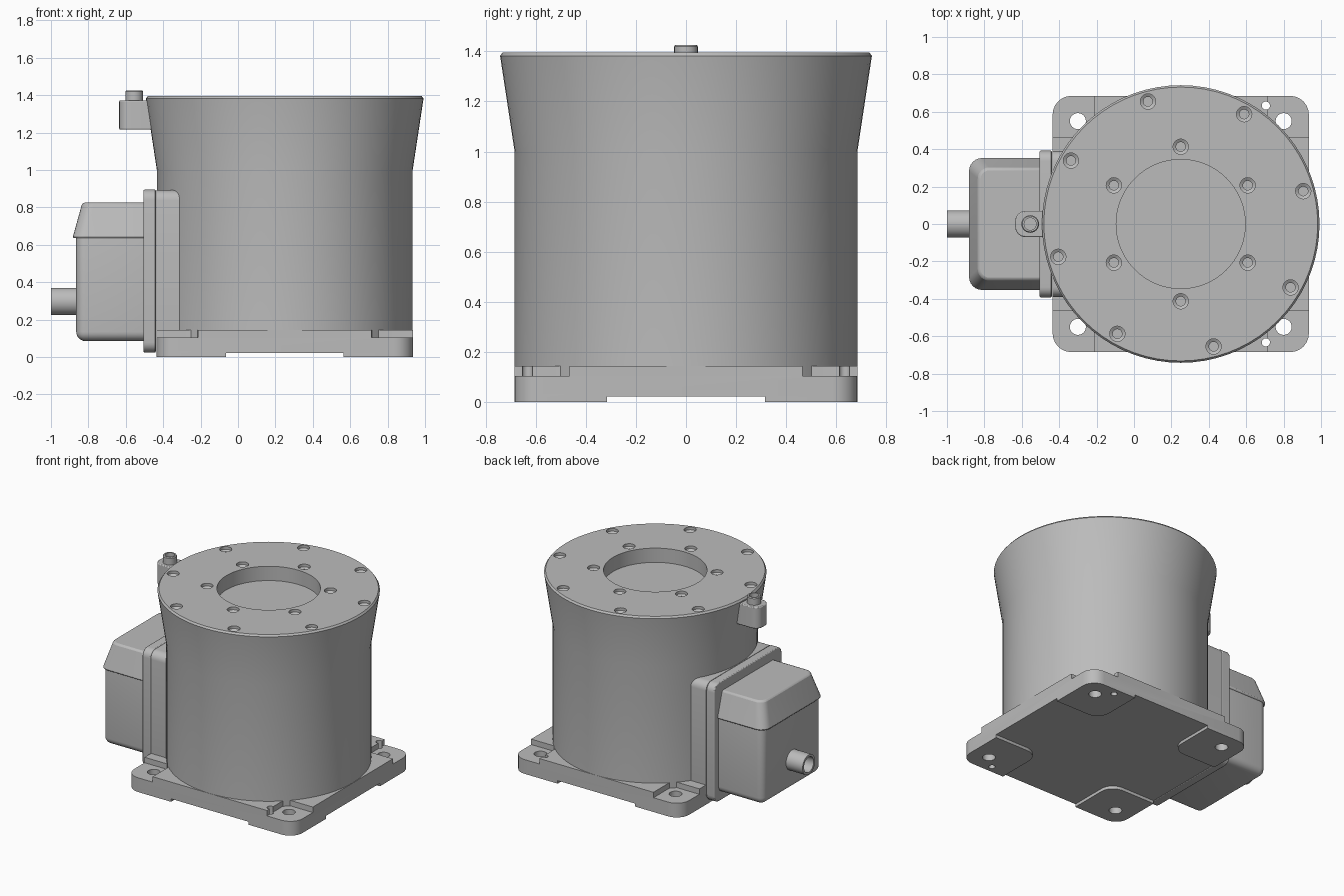
import bpy, bmesh
from math import radians, cos, sin, pi
from mathutils import Matrix, Vector

if "Cube" in bpy.data.objects:
    bpy.data.objects.remove(bpy.data.objects["Cube"], do_unlink=True)

grey = bpy.data.materials.new("machine_grey")
grey.use_nodes = True
GREY = (0.5, 0.5, 0.5, 1)
grey.diffuse_color = GREY
grey.node_tree.nodes["Principled BSDF"].inputs["Base Color"].default_value = GREY

CX = 0.25          # axis of the drum and base


def make(name, bm):
    bmesh.ops.recalc_face_normals(bm, faces=bm.faces)
    mesh = bpy.data.meshes.new(name)
    bm.to_mesh(mesh)
    bm.free()
    mesh.materials.append(grey)
    obj = bpy.data.objects.new(name, mesh)
    bpy.context.collection.objects.link(obj)
    return obj


def lathe(name, profile, centre, segments=48, along_x=False):
    """Revolve (radius, height) points that start and end on the axis."""
    bm = bmesh.new()
    verts = [bm.verts.new((r, 0, z)) for r, z in profile]
    edges = [bm.edges.new(pair) for pair in zip(verts, verts[1:])]
    bmesh.ops.spin(bm, geom=verts + edges, cent=(0, 0, 0), axis=(0, 0, 1),
                   angle=2 * pi, steps=segments)
    bmesh.ops.remove_doubles(bm, verts=bm.verts, dist=1e-5)
    if along_x:
        bm.transform(Matrix.Rotation(radians(-90), 4, 'Y'))
    bm.transform(Matrix.Translation(centre))
    return make(name, bm)


def block(name, low, high, radius=0, axis=None, only=None):
    """Box with rounded edges, optionally just those along one axis."""
    low, high = Vector(low), Vector(high)
    bm = bmesh.new()
    bmesh.ops.create_cube(bm, size=1)
    bm.transform(Matrix.Translation((low + high) / 2) @ Matrix.Diagonal((high - low).to_4d()))

    def chosen(e):
        d = e.verts[0].co - e.verts[1].co
        mid = (e.verts[0].co + e.verts[1].co) / 2
        return (axis is None or abs(d[axis]) > 1e-4) and (only is None or only(mid))
    if radius:
        bmesh.ops.bevel(bm, geom=[e for e in bm.edges if chosen(e)], offset=radius,
                        segments=6, profile=0.5, affect='EDGES')
    return make(name, bm)


def cut(obj, cutters):
    for cutter in cutters:
        mod = obj.modifiers.new("cut", 'BOOLEAN')
        mod.operation, mod.solver, mod.object = 'DIFFERENCE', 'EXACT', cutter
        bpy.context.view_layer.objects.active = obj
        bpy.ops.object.modifier_apply(modifier=mod.name)
        bpy.data.objects.remove(cutter, do_unlink=True)


def finish(obj, bevel=0):
    bpy.ops.object.select_all(action='DESELECT')
    obj.select_set(True)
    bpy.context.view_layer.objects.active = obj
    if bevel:
        mod = obj.modifiers.new("soft edges", 'BEVEL')
        mod.width, mod.segments, mod.limit_method = bevel, 2, 'ANGLE'
    bpy.ops.object.shade_smooth_by_angle(angle=radians(30))


def drill(x, y, r, bottom=-0.1, top=0.3):
    return lathe("drill", [(0, bottom), (r, bottom), (r, top), (0, top)], (x, y, 0), 24)


CORNERS = [(sx, sy) for sx in (-1, 1) for sy in (-1, 1)]
HALF = 0.685


def corner_block(name, sx, sy, inner, outer, z0, z1, radius, only=None):
    xs = sorted((CX + sx * inner, CX + sx * outer))
    ys = sorted((sy * inner, sy * outer))
    return block(name, (xs[0], ys[0], z0), (xs[1], ys[1], z1), radius, 2, only)


def mount_holes():
    holes = [drill(CX + sx * 0.55, sy * 0.55, 0.043) for sx, sy in CORNERS]
    return holes + [drill(0.705, y, 0.022) for y in (-0.633, 0.633)]


# Base plate with lowered corner pockets and bolt holes
base = block("base_plate", (CX - HALF, -HALF, 0.022), (CX + HALF, HALF, 0.145), 0.1, 2)
cut(base, [corner_block("pocket", sx, sy, 0.465, 0.9, 0.105, 0.3, 0.04) for sx, sy in CORNERS])
cut(base, mount_holes())
finish(base)

# Four feet under the corners
for sx, sy in CORNERS:
    foot = corner_block("foot", sx, sy, 0.315, HALF, 0, 0.022, 0.1,
                        lambda m: (abs(m.x - CX) > 0.5) == (abs(m.y) > 0.5))
    foot.name = ("left" if sx > 0 else "right") + ("_back" if sy > 0 else "_front") + "_foot"
    cut(foot, [drill(CX + sx * 0.55, sy * 0.55, 0.043)])
    if sx > 0:
        cut(foot, [drill(0.705, sy * 0.633, 0.022)])
    finish(foot)

# Flared drum with a shallow central bore
TOP = 1.395
drum = lathe("drum", [(0, 0.1), (0.684, 0.1), (0.684, 1.0), (0.742, 1.382), (0.732, TOP),
                      (0.345, TOP), (0.345, 1.29), (0, 1.29)], (CX, 0, 0), 72)


def screw_hole(radius, degrees):
    a = radians(degrees)
    profile = [(0, TOP - 0.1), (0.025, TOP - 0.1), (0.025, TOP - 0.03),
               (0.041, TOP - 0.02), (0.041, TOP + 0.05), (0, TOP + 0.05)]
    return lathe("drill", profile, (CX + radius * cos(a), radius * sin(a), 0), 20)


# Screw holes: inner ring of six, outer ring of eight
cut(drum, [screw_hole(0.413, 30 + 60 * i) for i in range(6)])
cut(drum, [screw_hole(0.678, 15 + 45 * i) for i in range(8)])
finish(drum)

# Side mount and flange that carry the terminal box
mount = block("side_mount", (-0.437, -0.39, 0.03), (-0.1, 0.39, 0.892), 0.055, 0)
finish(mount)
flange = block("box_flange", (-0.505, -0.392, 0.024), (-0.439, 0.392, 0.895), 0.055, 0)
finish(flange, 0.006)

# Terminal box, tapered lid and hollow cable stub
box = block("terminal_box", (-0.865, -0.342, 0.085), (-0.44, 0.342, 0.7), 0.05)
finish(box)
lid = block("terminal_lid", (-0.885, -0.356, 0.635), (-0.48, 0.356, 0.825), 0.07, 2,
            lambda m: m.x < -0.7)
for v in lid.data.vertices:
    if v.co.z > 0.7:
        v.co.x = -0.48 + (v.co.x + 0.48) * 0.87
        v.co.y *= 0.84
finish(lid, 0.012)
stub = lathe("cable_stub", [(0, 0), (0.073, 0), (0.073, 0.15), (0.056, 0.15),
                            (0.056, 0.02), (0, 0.02)], (-0.85, 0, 0.297), 32, True)
finish(stub)

# Small bracket near the rim with a hollow port
bracket = block("port_bracket", (-0.635, -0.07, 1.215), (-0.4, 0.07, 1.372), 0.055, 2)
finish(bracket, 0.006)
port = lathe("port", [(0, 1.36), (0.047, 1.36), (0.047, 1.42), (0.042, 1.426), (0.032, 1.426),
                      (0.032, 1.376), (0, 1.376)], (-0.555, 0, 0), 24)
finish(port)
